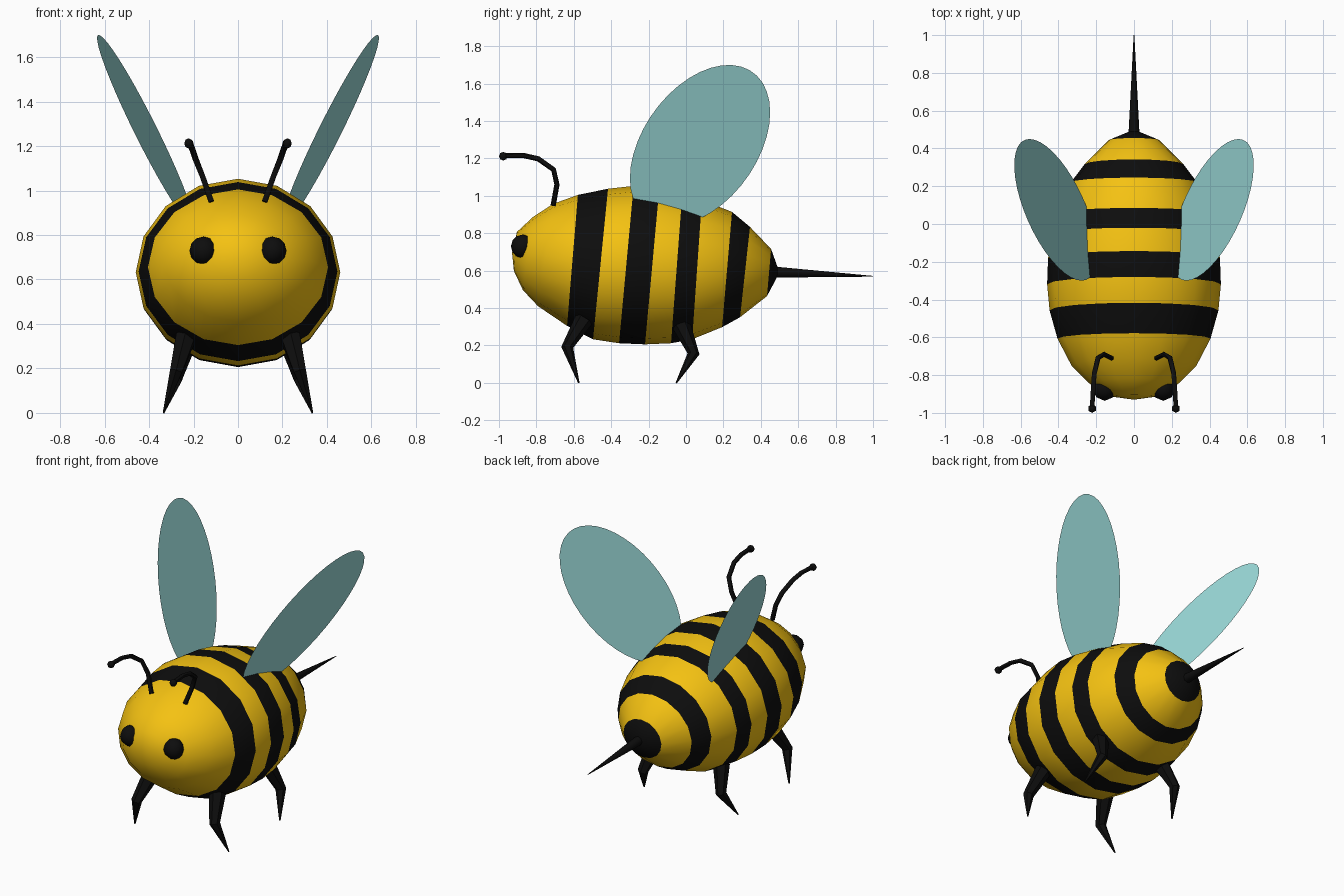
import bpy, bmesh, math
from mathutils import Vector

if "Cube" in bpy.data.objects:
    bpy.data.objects.remove(bpy.data.objects["Cube"])


def material(name, rgb):
    m = bpy.data.materials.new(name)
    m.diffuse_color = (*rgb, 1)
    m.use_nodes = True
    m.node_tree.nodes["Principled BSDF"].inputs["Base Color"].default_value = m.diffuse_color
    return m


YELLOW = material("yellow", (0.91, 0.54, 0.006))
BLACK = material("black", (0.004, 0.004, 0.004))
TEAL = material("wing_teal", (0.35, 0.75, 0.74))


def finish(name, bm, mats, smooth=None):
    bmesh.ops.recalc_face_normals(bm, faces=bm.faces[:])
    me = bpy.data.meshes.new(name)
    bm.to_mesh(me)
    bm.free()
    for m in mats:
        me.materials.append(m)
    ob = bpy.data.objects.new(name, me)
    bpy.context.collection.objects.link(ob)
    if smooth:
        bpy.ops.object.select_all(action='DESELECT')
        ob.select_set(True)
        bpy.context.view_layer.objects.active = ob
        bpy.ops.object.shade_smooth_by_angle(angle=math.radians(smooth))
    return ob


def bridge(bm, a, b, mat=0):
    n = len(a)
    for i in range(n):
        bm.faces.new((a[i], a[(i + 1) % n], b[(i + 1) % n], b[i])).material_index = mat


def tube(name, pts, radii, sides, mat, smooth=None):
    """Tapered tube along a path."""
    bm = bmesh.new()
    pts = [Vector(p) for p in pts]
    rings = []
    for i, (p, r) in enumerate(zip(pts, radii)):
        t = (pts[min(i + 1, len(pts) - 1)] - pts[max(i - 1, 0)]).normalized()
        u = t.cross(Vector((1, 0, 0))).normalized()
        v = t.cross(u)
        rings.append([bm.verts.new(p + r * (math.cos(a) * u + math.sin(a) * v))
                      for a in (2 * math.pi * k / sides for k in range(sides))])
    for a, b in zip(rings, rings[1:]):
        bridge(bm, a, b)
    bm.faces.new(rings[0])
    bm.faces.new(rings[-1])
    return finish(name, bm, [mat], smooth)


def ball(name, loc, r, mat, seg=8, rings=6):
    bm = bmesh.new()
    bmesh.ops.create_uvsphere(bm, u_segments=seg, v_segments=rings, radius=r)
    bmesh.ops.translate(bm, verts=bm.verts[:], vec=loc)
    return finish(name, bm, [mat], 60)


# Striped body: tilted rings as (top y, top z, bottom y, bottom z, half width, stripe follows)
RINGS = [
    (-.904, .807, -.920, .598, .12, 0), (-.818, .887, -.872, .496, .235, 0),
    (-.711, .957, -.791, .410, .33, 0), (-.578, 1.005, -.636, .305, .405, 1),
    (-.417, 1.038, -.497, .233, .447, 0), (-.280, 1.053, -.358, .212, .46, 1),
    (-.143, 1.037, -.219, .206, .455, 0), (-.020, 1.010, -.080, .212, .433, 1),
    (.085, .978, .033, .233, .405, 0), (.246, .914, .193, .298, .335, 1),
    (.342, .834, .289, .351, .262, 0), (.455, .716, .433, .464, .135, 1)]
bm = bmesh.new()
loops = []
for ty, tz, by, bz, w, s in RINGS:
    c = Vector((0, (ty + by) / 2, (tz + bz) / 2))
    up = Vector((0, (ty - by) / 2, (tz - bz) / 2))
    loops.append([bm.verts.new(c + Vector((w * math.cos(a), 0, 0)) + up * math.sin(a))
                  for a in (math.pi * k / 8 for k in range(16))])
for ring, a, b in zip(RINGS, loops, loops[1:]):
    bridge(bm, a, b, ring[5])
for ring, (y, z), m in ((loops[0], (-.93, .695), 0), (loops[-1], (.50, .59), 1)):
    tip = bm.verts.new((0, y, z))
    for i in range(16):
        bm.faces.new((ring[i], ring[(i + 1) % 16], tip)).material_index = m
finish("body", bm, [YELLOW, BLACK], 60)

# Sting
tube("sting", [(0, .46, .593), (0, 1, .57)], [.03, .002], 8, BLACK, 60)

for side, s in (("right", 1), ("left", -1)):
    # Eye
    ball(side + "_eye", (s * .155, -.873, .73), .063, BLACK)

    # Antenna with knob
    path = [(.12, -.71, .95), (.158, -.69, 1.06), (.19, -.708, 1.14),
            (.21, -.79, 1.198), (.216, -.87, 1.216), (.222, -.975, 1.215)]
    tube(side + "_antenna", [(s * x, y, z) for x, y, z in path], [.014] * 6, 6, BLACK, 60)
    ball(side + "_antenna_knob", (s * .222, -.977, 1.212), .023, BLACK, 6, 4)

    # Legs: hip, knee, foot
    for name, hip, knee, foot in (
            ("front_leg", (-.545, .34), (-.635, .19), (-.573, 0)),
            ("back_leg", (-.025, .31), (.04, .155), (-.052, 0))):
        tube(f"{side}_{name}",
             [(s * .235, *hip), (s * .278, *knee), (s * .335, *foot)],
             [.05, .032, .004], 6, BLACK, 30)

    # Wing: flat tilted ellipse
    bm = bmesh.new()
    vs = []
    for k in range(40):
        c, q = math.cos(math.pi * k / 20), math.sin(math.pi * k / 20)
        vs.append(bm.verts.new((s * (.415 + .138 * c + .17 * q),
                                .075 + .375 * c,
                                1.27 + .43 * (.41 * c + .912 * q))))
    bm.faces.new(vs)
    finish(side + "_wing", bm, [TEAL])
